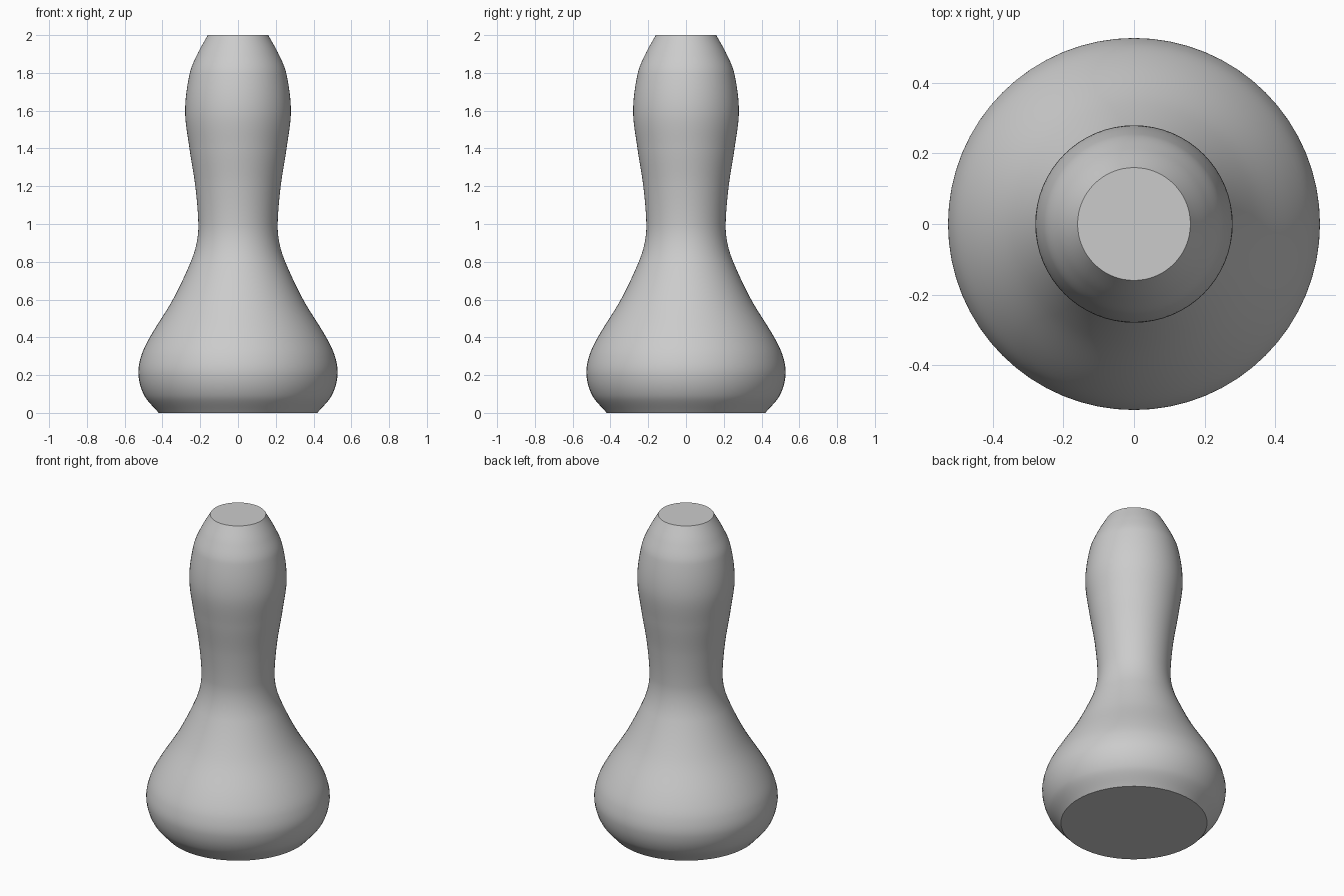
import bpy
import bmesh
from math import cos, sin, pi

cube = bpy.data.objects.get("Cube")
if cube:
    bpy.data.objects.remove(cube, do_unlink=True)

SIDES = 64
STEPS = 10

# Silhouette as (radius, height), from the base up
PROFILE = [
    (0.42, 0.0), (0.495, 0.09), (0.527, 0.2), (0.513, 0.3), (0.467, 0.4),
    (0.345, 0.6), (0.25, 0.8), (0.219, 0.9), (0.21, 1.0), (0.226, 1.2),
    (0.257, 1.4), (0.28, 1.6), (0.255, 1.8), (0.215, 1.9), (0.16, 2.0),
]


def slope(i):
    """Rate of change of radius with height at a profile point."""
    a = max(i - 1, 0)
    b = min(i + 1, len(PROFILE) - 1)
    return (PROFILE[b][0] - PROFILE[a][0]) / (PROFILE[b][1] - PROFILE[a][1])


def smooth_profile():
    """Cubic curve through the profile points."""
    points = []
    for i in range(len(PROFILE) - 1):
        (r0, z0), (r1, z1) = PROFILE[i], PROFILE[i + 1]
        h = z1 - z0
        for step in range(STEPS):
            t = step / STEPS
            blend = t * t * (3 - 2 * t)
            r = r0 + (r1 - r0) * blend
            r += h * slope(i) * t * (1 - t) ** 2
            r -= h * slope(i + 1) * t * t * (1 - t)
            points.append((r, z0 + h * t))
    return points + [PROFILE[-1]]


# Turned body with flat caps
bm = bmesh.new()
rings = []
for r, z in smooth_profile():
    angles = [2 * pi * k / SIDES for k in range(SIDES)]
    rings.append([bm.verts.new((r * cos(a), r * sin(a), z)) for a in angles])
for low, high in zip(rings, rings[1:]):
    for k in range(SIDES):
        n = (k + 1) % SIDES
        bm.faces.new((low[k], low[n], high[n], high[k]))
bm.faces.new(rings[0][::-1])
bm.faces.new(rings[-1])

mesh = bpy.data.meshes.new("vase_body")
bm.to_mesh(mesh)
bm.free()
body = bpy.data.objects.new("vase_body", mesh)
bpy.context.collection.objects.link(body)

# Plain grey finish
grey = bpy.data.materials.new("light_grey")
grey.use_nodes = True
color = (0.6, 0.6, 0.6, 1.0)
grey.diffuse_color = color
grey.node_tree.nodes["Principled BSDF"].inputs["Base Color"].default_value = color
mesh.materials.append(grey)

# Smooth sides, crisp cap rims
bpy.context.view_layer.objects.active = body
body.select_set(True)
bpy.ops.object.shade_smooth_by_angle(angle=pi / 6)
